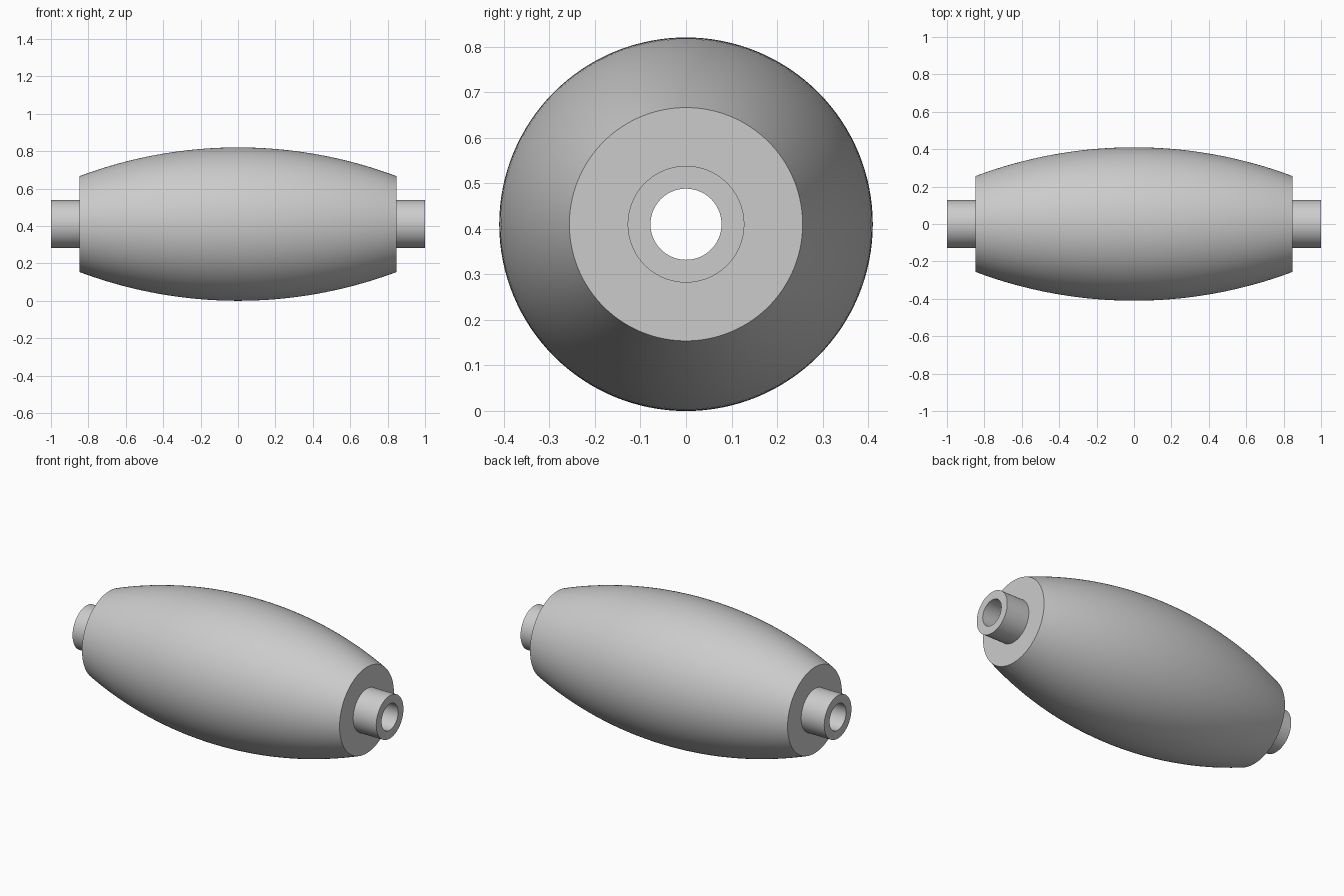
import bpy, bmesh, math
from mathutils import Vector

cube = bpy.data.objects.get("Cube")
if cube:
    bpy.data.objects.remove(cube)

AXIS_Z = 0.41       # height of the roller axis
BELLY = 0.41        # largest body radius
END = 0.256         # body radius at its ends
HALF_BODY = 0.848
TUBE_OUT, TUBE_IN = 0.128, 0.078

grey = bpy.data.materials.new("light grey")
grey.use_nodes = True
colour = (0.6, 0.6, 0.6, 1)
grey.diffuse_color = colour
grey.node_tree.nodes["Principled BSDF"].inputs["Base Color"].default_value = colour


def lathe(name, profile, closed=False, steps=128):
    """Revolve (x, radius) points about the x axis."""
    bm = bmesh.new()
    verts = [bm.verts.new((x, 0, r)) for x, r in profile]
    edges = [bm.edges.new(pair) for pair in zip(verts, verts[1:])]
    if closed:
        edges.append(bm.edges.new((verts[-1], verts[0])))
    bmesh.ops.spin(bm, geom=verts + edges, cent=(0, 0, 0), axis=(1, 0, 0),
                   angle=math.tau, steps=steps, use_duplicate=False)
    bmesh.ops.remove_doubles(bm, verts=bm.verts, dist=1e-5)
    bmesh.ops.recalc_face_normals(bm, faces=bm.faces)
    mesh = bpy.data.meshes.new(name)
    bm.to_mesh(mesh)
    bm.free()
    mesh.materials.append(grey)
    obj = bpy.data.objects.new(name, mesh)
    obj.location = Vector((0, 0, AXIS_Z))
    bpy.context.collection.objects.link(obj)
    bpy.ops.object.select_all(action="DESELECT")
    obj.select_set(True)
    bpy.context.view_layer.objects.active = obj
    bpy.ops.object.shade_smooth_by_angle(angle=math.radians(30))
    return obj


# Barrel body: circular arc with flat ends that meet the tube
sag = BELLY - END
arc_radius = (HALF_BODY ** 2 + sag ** 2) / (2 * sag)
count = 48
arc = []
for i in range(count + 1):
    x = HALF_BODY * (2 * i / count - 1)
    arc.append((x, BELLY - arc_radius + math.sqrt(arc_radius ** 2 - x * x)))
lathe("barrel_body", [(-HALF_BODY, TUBE_OUT)] + arc + [(HALF_BODY, TUBE_OUT)], closed=True)

# Hollow core tube, open right through
lathe("core_tube", [(-1, TUBE_IN), (-1, TUBE_OUT), (1, TUBE_OUT), (1, TUBE_IN)], closed=True)
